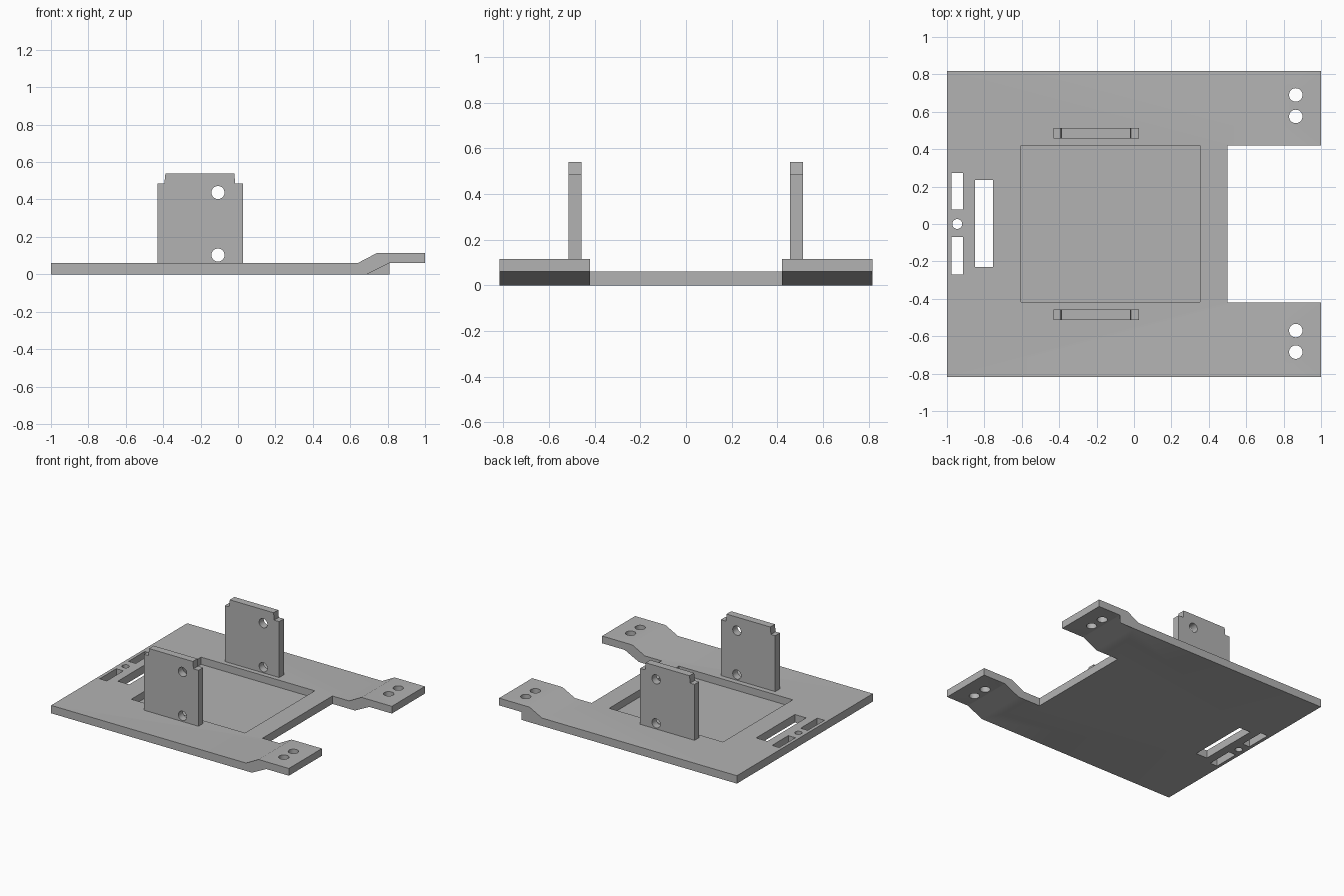
import bpy, bmesh, math

if "Cube" in bpy.data.objects:
    bpy.data.objects.remove(bpy.data.objects["Cube"])

grey = bpy.data.materials.new("grey")
grey.diffuse_color = (0.45, 0.45, 0.45, 1)
grey.use_nodes = True
grey.node_tree.nodes["Principled BSDF"].inputs["Base Color"].default_value = grey.diffuse_color


def prism(name, pts, axis, lo, hi):
    """Extrude a closed profile along y (points are x, z) or z (points are x, y)."""
    place = {"y": lambda p, d: (p[0], d, p[1]), "z": lambda p, d: (p[0], p[1], d)}[axis]
    bm = bmesh.new()
    face = bm.faces.new([bm.verts.new(place(p, lo)) for p in pts])
    ext = bmesh.ops.extrude_face_region(bm, geom=[face])
    for v in ext["geom"]:
        if isinstance(v, bmesh.types.BMVert):
            v.co["xyz".index(axis)] = hi
    bmesh.ops.recalc_face_normals(bm, faces=bm.faces[:])
    me = bpy.data.meshes.new(name)
    bm.to_mesh(me)
    bm.free()
    me.materials.append(grey)
    ob = bpy.data.objects.new(name, me)
    bpy.context.collection.objects.link(ob)
    return ob


def rect(x0, x1, y0, y1):
    return [(x0, y0), (x1, y0), (x1, y1), (x0, y1)]


def circle(x, y, r, n=32):
    return [(x + r * math.cos(2 * math.pi * i / n), y + r * math.sin(2 * math.pi * i / n))
            for i in range(n)]


def cut(ob, cutters):
    """Subtract each cutter, then discard it."""
    bpy.context.view_layer.objects.active = ob
    for c in cutters:
        m = ob.modifiers.new("cut", "BOOLEAN")
        m.operation, m.solver, m.object = "DIFFERENCE", "EXACT", c
        bpy.ops.object.modifier_apply(modifier=m.name)
        bpy.data.objects.remove(c)


def smooth(ob):
    bpy.ops.object.select_all(action="DESELECT")
    ob.select_set(True)
    bpy.context.view_layer.objects.active = ob
    bpy.ops.object.shade_smooth_by_angle(angle=math.radians(30))


W = 0.817
# base plate with arms bent upwards
plate = prism("base_plate", [(-1, 0), (0.69, 0), (0.81, 0.06), (1, 0.06), (1, 0.115),
                             (0.745, 0.115), (0.64, 0.06), (-1, 0.06)], "y", -W, W)

# gap between arms, slots, strap opening and screw holes
holes = [rect(0.5, 1.2, -0.42, 0.42),
         rect(-0.85, -0.755, -0.23, 0.235),
         rect(-0.975, -0.915, 0.078, 0.273),
         rect(-0.975, -0.915, -0.27, -0.07),
         circle(-0.945, 0, 0.026)]
holes += [circle(0.865, y, 0.036) for y in (0.69, 0.575, -0.57, -0.685)]
cutters = [prism("cutter", h, "z", -0.2, 0.3) for h in holes]
# shallow tray
cutters.append(prism("cutter", rect(-0.605, 0.352, -0.418, 0.42), "z", 0.005, 0.2))
cut(plate, cutters)
smooth(plate)

# thin web under the bend of the rear arm
prism("rear_arm_web", [(0.69, 0), (0.81, 0), (0.81, 0.06)], "y", W - 0.002, W)

# upright brackets with notched shoulders and two holes
tab = [(-0.43, 0.05), (0.027, 0.05), (0.027, 0.485), (-0.015, 0.485), (-0.02, 0.54),
       (-0.388, 0.54), (-0.394, 0.485), (-0.43, 0.485)]
for name, y0, y1 in (("front_bracket", -0.514, -0.458), ("rear_bracket", 0.456, 0.512)):
    bracket = prism(name, tab, "y", y0, y1)
    cut(bracket, [prism("cutter", circle(-0.107, z, 0.035), "y", y0 - 0.1, y1 + 0.1)
                  for z in (0.437, 0.103)])
    smooth(bracket)
